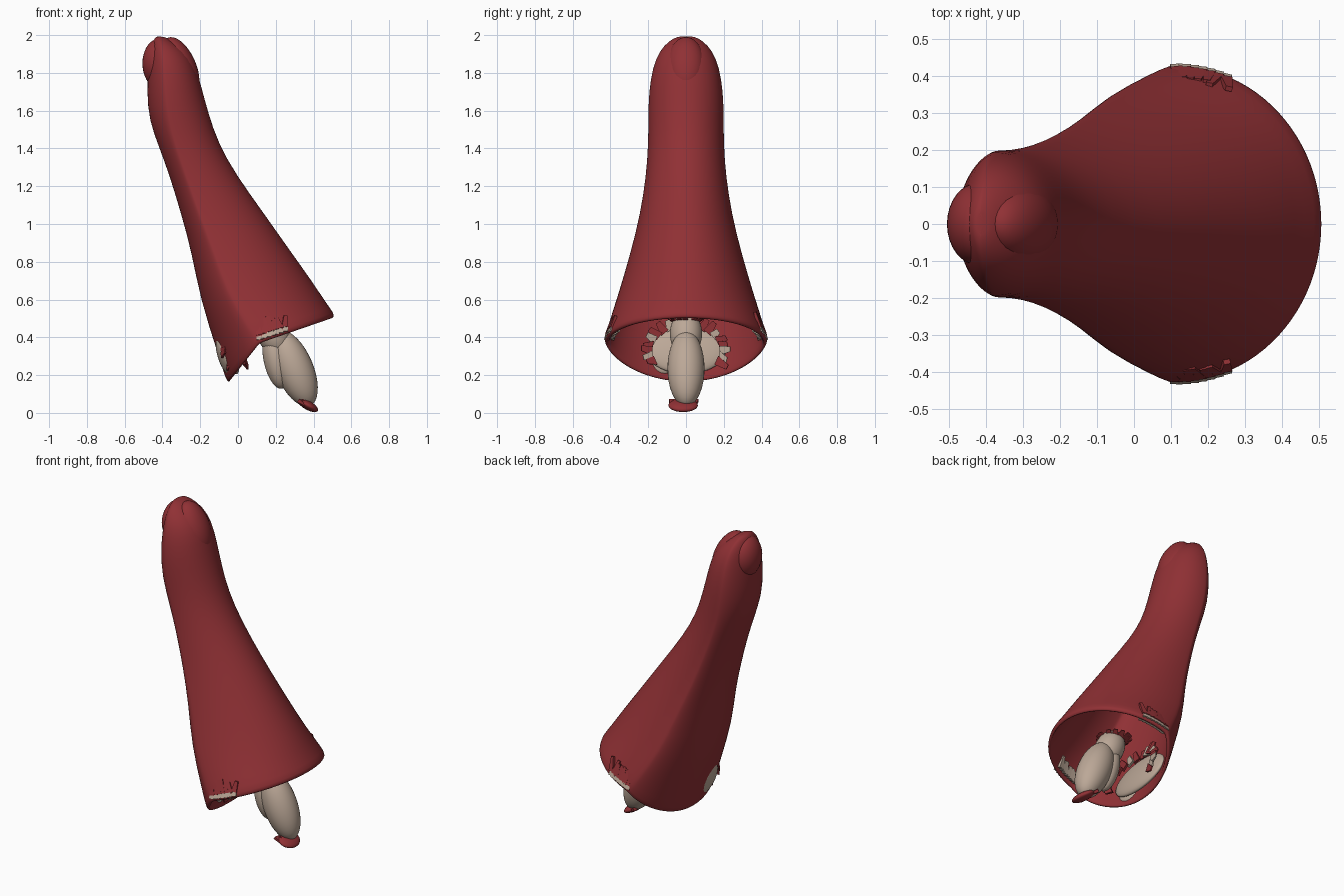
import bpy, bmesh, math, random
from mathutils import Vector, Matrix

if "Cube" in bpy.data.objects:
    bpy.data.objects.remove(bpy.data.objects["Cube"])

random.seed(4)


def material(name, color):
    m = bpy.data.materials.new(name)
    m.diffuse_color = (*color, 1)
    m.use_nodes = True
    m.node_tree.nodes["Principled BSDF"].inputs["Base Color"].default_value = m.diffuse_color
    return m


RED = material("red", (0.28, 0.03, 0.035))
TAN = material("tan", (0.50, 0.39, 0.31))


def finish(bm, name, mat, subdiv=0, smooth=True):
    bmesh.ops.recalc_face_normals(bm, faces=bm.faces)
    me = bpy.data.meshes.new(name)
    bm.to_mesh(me)
    bm.free()
    me.materials.append(mat)
    ob = bpy.data.objects.new(name, me)
    bpy.context.collection.objects.link(ob)
    for p in me.polygons:
        p.use_smooth = smooth
    if subdiv:
        mod = ob.modifiers.new("smooth", "SUBSURF")
        mod.levels = mod.render_levels = subdiv
    return ob


def ring(s, shrink=0.0, n=48):
    """Tilted section through a back point, two side points and a front point."""
    lx, lz, mx, mz, w, rx, rz = s
    k = (w - shrink) / w
    c = Vector(((lx + rx) / 2, 0, (lz + rz) / 2))
    out = []
    for i in range(n):
        t = 2 * math.pi * i / n
        co = math.cos(t)
        ex, ez, f = (rx, rz, co) if co > 0 else (lx, lz, abs(co) ** 1.3)
        p = Vector((mx + (ex - mx) * f, w * math.sin(t), mz + (ez - mz) * f))
        out.append(c + (p - c) * k)
    return out


def loft(rings, name, mat, subdiv):
    bm = bmesh.new()
    loops = [[bm.verts.new(p) for p in r] for r in rings]
    for a, b in zip(loops, loops[1:]):
        for i in range(len(a)):
            j = (i + 1) % len(a)
            bm.faces.new((a[i], a[j], b[j], b[i]))
    for lp in (loops[0], loops[-1]):
        tip = bm.verts.new(sum((v.co for v in lp), Vector()) / len(lp))
        for i in range(len(lp)):
            bm.faces.new((lp[i], lp[(i + 1) % len(lp)], tip))
    return finish(bm, name, mat, subdiv)


def ellipsoid(name, center, radii, mat, tilt=0.0, turn=0.0):
    bm = bmesh.new()
    m = (Matrix.Translation(center) @ Matrix.Rotation(turn, 4, 'Z')
         @ Matrix.Rotation(tilt, 4, 'Y') @ Matrix.Diagonal((*radii, 1)))
    bmesh.ops.create_uvsphere(bm, u_segments=32, v_segments=18, radius=1, matrix=m)
    return finish(bm, name, mat)


def flakes(name, items, mat):
    """Torn tapering shreds: (base, direction, side, width, length, thickness)."""
    bm = bmesh.new()
    for base, d, side, w, l, th in items:
        d, side = Vector(d).normalized(), Vector(side).normalized()
        nrm = d.cross(side).normalized()
        side = nrm.cross(d)
        m = Matrix((side * w, nrm * th, d * l)).transposed().to_4x4()
        m.translation = Vector(base) + d * l / 2
        vs = bmesh.ops.create_cube(bm, size=1, matrix=m)["verts"]
        slant = random.uniform(-0.3, 0.3) * w
        mid = Vector(base) + d * l
        for v in vs:
            if (v.co - Vector(base)).dot(d) > l / 2:
                v.co = mid + (v.co - mid) * 0.55 + side * slant
    return finish(bm, name, mat, smooth=False)


# flared hollow sleeve: back x,z / side x,z / half width / front x,z
S = [(-.055, .16, .11, .37, .432, .51, .508), (-.065, .175, .11, .385, .434, .512, .525),
     (-.105, .31, .06, .46, .412, .468, .58),
     (-.20, .60, -.05, .64, .355, .405, .68), (-.245, .85, -.12, .85, .293, .268, .87),
     (-.30, 1.05, -.20, 1.05, .243, .135, 1.06), (-.36, 1.25, -.27, 1.25, .212, -.01, 1.26),
     (-.415, 1.40, -.33, 1.42, .20, -.105, 1.43), (-.472, 1.55, -.365, 1.56, .20, -.155, 1.58),
     (-.482, 1.70, -.38, 1.70, .197, -.195, 1.73), (-.475, 1.82, -.39, 1.83, .176, -.225, 1.84),
     (-.465, 1.91, -.40, 1.915, .142, -.27, 1.915), (-.45, 1.97, -.41, 1.97, .09, -.34, 1.965),
     (-.435, 1.993, -.415, 1.993, .045, -.385, 1.99)]
inner = [ring(s, .03) for s in reversed(S[2:6])]
lip = [ring(S[1], .03), ring(S[0], .022), ring(S[0], .006)]
loft(inner + lip + [ring(s) for s in S[1:]], "sleeve", RED, 1)

# rounded knobs at the closed end
ellipsoid("front_knob", (-.305, 0, 1.835), (.082, .102, .165), RED, -.42)
ellipsoid("back_knob", (-.42, 0, 1.85), (.086, .112, .13), RED)

# hanging clapper: long lobe, short lobe and root
ellipsoid("clapper_long_lobe", (.298, 0, .235), (.10, .098, .215), TAN, -.40)
ellipsoid("clapper_short_lobe", (.20, 0, .285), (.065, .078, .16), TAN, -.2)
ellipsoid("clapper_root", (.185, 0, .42), (.085, .085, .13), TAN, -.42)
ellipsoid("clapper_tip", (.37, -.015, .04), (.06, .078, .024), RED, .5)
flakes("clapper_tip_shreds",
       [((.32 + .02 * (i % 2), -.075 + .021 * i, .065), (.6, -.1, -.4), (0, 1, 0), .03,
         random.uniform(.04, .06), .02) for i in range(7)], RED)
root = []
for i in range(14):
    a = 2 * math.pi * i / 14
    out = Vector((math.cos(a), math.sin(a), .6))
    root.append((Vector((.15, 0, .48)) + Vector((.06 * math.cos(a), .06 * math.sin(a), 0)),
                 out, (-math.sin(a), math.cos(a), 0), .04, .05, .012))
flakes("clapper_root_shreds", root, RED)

# pale lining plate on the back inner wall, with a shredded border
ellipsoid("lining_plate", (-.045, 0, .33), (.035, .21, .13), TAN, -.31)
border_red, border_tan = [], []
for i in range(28):
    a = 2 * math.pi * i / 28
    y, h = math.cos(a), math.sin(a)
    base = (-.03 - .13 * h * .31 + .05 * abs(y), .18 * y, .33 + .12 * h)
    item = (base, (.2 - .2 * h, y, h), (0, -h, y), .05, random.uniform(.04, .07), .015)
    if h > -.6:
        (border_tan if i % 3 == 0 else border_red).append(item)
flakes("lining_red_shreds", border_red, RED)
flakes("lining_pale_shreds", border_tan, TAN)

# bare patch on the outer back wall
ellipsoid("outer_bare_patch", (-.075, -.12, .30), (.03, .085, .10), TAN, -.31, .15)
flakes("outer_patch_shreds",
       [((-.085 + .03 * (i < 3), -.20 + .008 * abs(i - 3), .24 + .022 * i),
         (.35, -.8, .25), (0, 0, 1), .03, random.uniform(.03, .05), .014)
        for i in range(7)], RED)

# torn patches on both sides of the rim, following the wall
for side, name in ((-1, "near"), (1, "far")):
    red, pale = [], []
    for i in range(7):
        x = .115 + .022 * i
        u = (x - .11) / .40
        y = side * .424 * math.sqrt(1 - u * u)
        z = .385 + .13 * u
        up = (random.uniform(-.3, .1), -side * .3, 1)
        along = (1, -side * u, .35)
        red.append(((x, y - side * .008, z + .025), up, along, .034,
                    random.uniform(.06, .085), .024))
        pale.append(((x, y, z), (-.1, -side * .3, 1), along, .034,
                     random.uniform(.03, .045), .02))
        pale.append(((x, y - side * .035, z), (-.1, -side * .3, 1), along, .034,
                     random.uniform(.06, .08), .018))
    flakes(name + "_rim_red_shreds", red, RED)
    flakes(name + "_rim_pale_shreds", pale, TAN)
